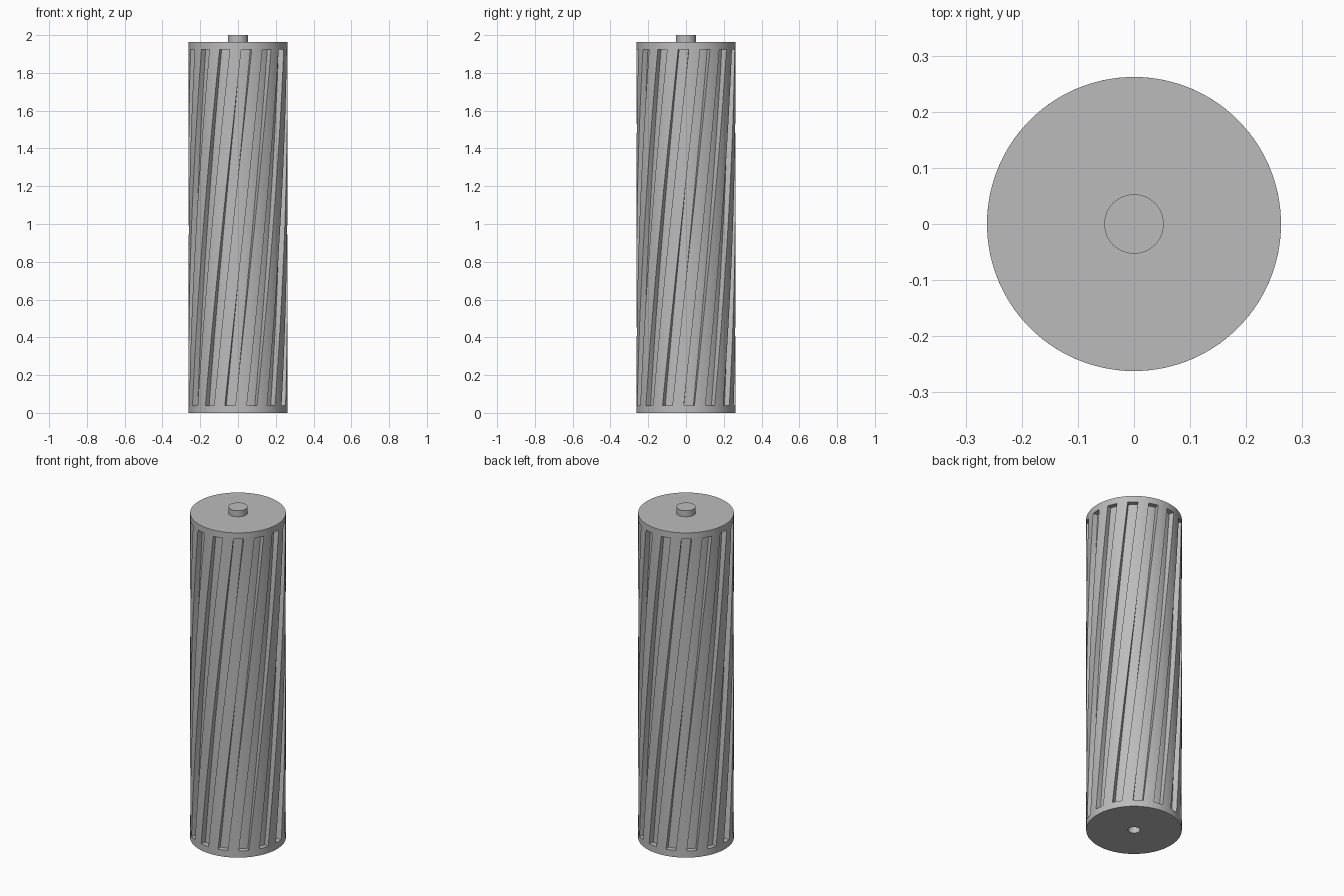
import bpy, bmesh, math

cube = bpy.data.objects.get("Cube")
if cube:
    bpy.data.objects.remove(cube, do_unlink=True)

# Main dimensions
RADIUS, BODY_TOP, TOTAL = 0.262, 1.963, 2.0
GROOVE_LOW, GROOVE_HIGH, GROOVE_DEPTH = 0.04, 1.925, 0.03
GROOVES, SEGS, ROWS = 14, 5, 36
TWIST, PHASE = math.radians(45), math.radians(-80)
PIN_RADIUS, HOLE_RADIUS, HOLE_DEPTH = 0.053, 0.033, 0.04

grey = bpy.data.materials.new("plain_grey")
grey.use_nodes = True
grey.diffuse_color = (0.5, 0.5, 0.5, 1)
grey.node_tree.nodes["Principled BSDF"].inputs["Base Color"].default_value = grey.diffuse_color


def finish(bm, name):
    """Turn a bmesh into a smooth grey object with sharp edges kept."""
    bmesh.ops.recalc_face_normals(bm, faces=bm.faces[:])
    mesh = bpy.data.meshes.new(name)
    bm.to_mesh(mesh)
    bm.free()
    mesh.materials.append(grey)
    obj = bpy.data.objects.new(name, mesh)
    bpy.context.collection.objects.link(obj)
    bpy.ops.object.select_all(action="DESELECT")
    obj.select_set(True)
    bpy.context.view_layer.objects.active = obj
    bpy.ops.object.shade_smooth_by_angle(angle=math.radians(30))
    return obj


def lathe(profile, columns, twist=lambda z: 0):
    """Sweep (radius, z) points around z; cap both ends. Returns bmesh and bands."""
    bm = bmesh.new()
    rings = []
    for r, z in profile:
        angles = [a + twist(z) for a in columns]
        rings.append([bm.verts.new((r * math.cos(a), r * math.sin(a), z)) for a in angles])
    n = len(columns)
    bands = []
    for low, high in zip(rings, rings[1:]):
        bands.append([bm.faces.new((low[i], low[(i + 1) % n], high[(i + 1) % n], high[i]))
                      for i in range(n)])
    bm.faces.new(rings[0][::-1])
    bm.faces.new(rings[-1])
    return bm, bands


def helix(z):
    t = (z - GROOVE_LOW) / (GROOVE_HIGH - GROOVE_LOW)
    return TWIST * (min(max(t, 0), 1) - 1)


# Roller: column angles alternate between groove and land
pitch = math.tau / GROOVES
groove_width = pitch * 0.48
columns = []
for g in range(GROOVES):
    start = PHASE + g * pitch - groove_width / 2
    columns += [start + groove_width * s / SEGS for s in range(SEGS)]
    columns += [start + groove_width + (pitch - groove_width) * s / SEGS for s in range(SEGS)]

grooved = [(RADIUS, GROOVE_LOW + (GROOVE_HIGH - GROOVE_LOW) * i / ROWS) for i in range(ROWS + 1)]
profile = [(HOLE_RADIUS, HOLE_DEPTH), (HOLE_RADIUS, 0), (RADIUS, 0)]
first = len(profile)
profile += grooved + [(RADIUS, BODY_TOP)]
bm, bands = lathe(profile, columns, helix)

# Sink the helical grooves
floor = [f for band in bands[first:first + ROWS]
         for i, f in enumerate(band) if i % (2 * SEGS) < SEGS]
bm.normal_update()
bmesh.ops.inset_region(bm, faces=floor, thickness=0, depth=0, use_boundary=True)
shrink = (RADIUS - GROOVE_DEPTH) / RADIUS
for v in {v for f in floor for v in f.verts}:
    v.co.x *= shrink
    v.co.y *= shrink
finish(bm, "grooved_roller")

# Axle pin on the top end
circle = [math.tau * i / 48 for i in range(48)]
bm, _ = lathe([(PIN_RADIUS, BODY_TOP), (PIN_RADIUS, TOTAL)], circle)
finish(bm, "axle_pin")
